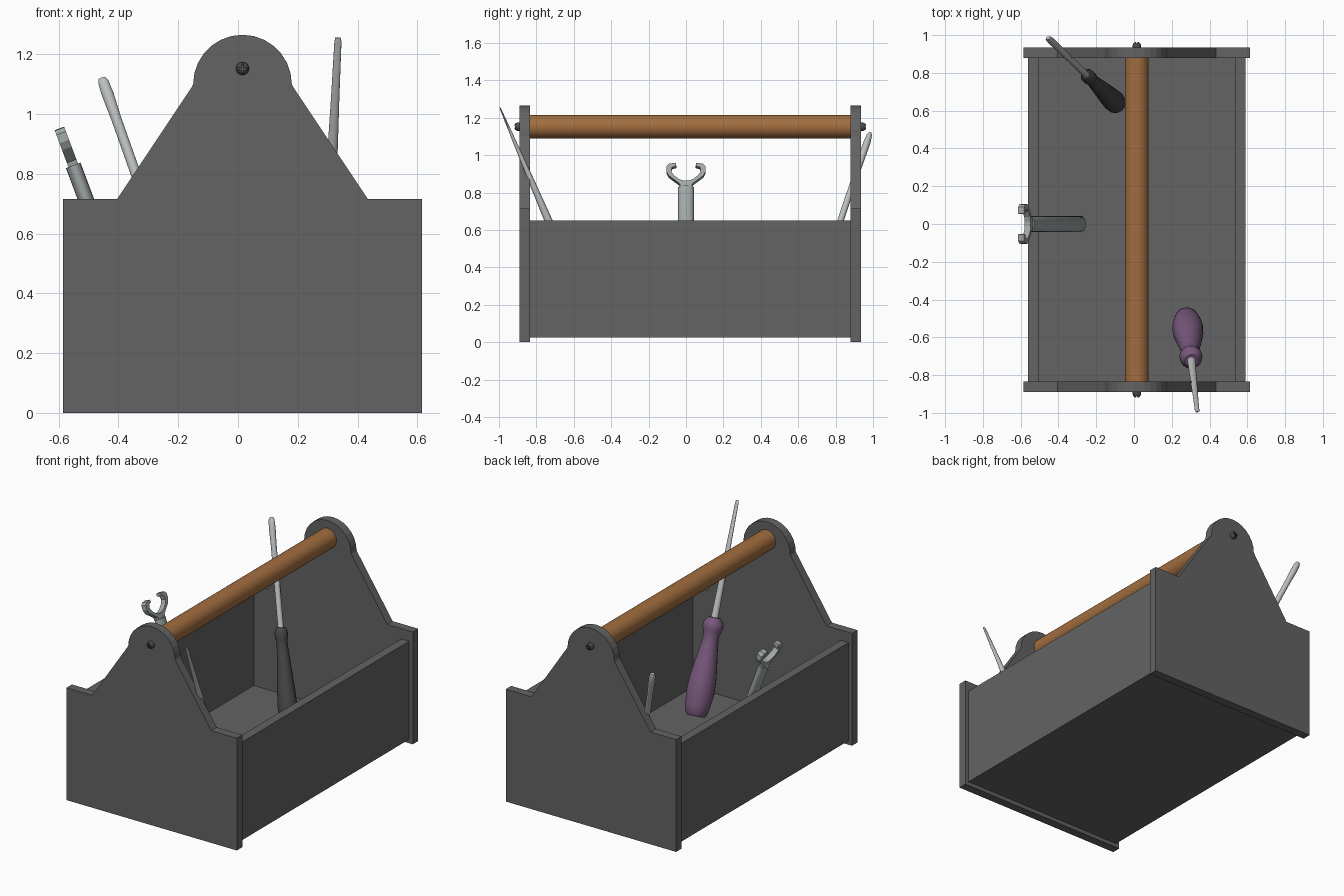
import bpy, bmesh, math
from mathutils import Vector

if "Cube" in bpy.data.objects:
    bpy.data.objects.remove(bpy.data.objects["Cube"])

CX = 0.015            # middle of the box in x
Y0, Y1 = -0.835, 0.88  # inner faces of the end panels


def material(name, rgb):
    m = bpy.data.materials.new(name)
    m.diffuse_color = (*rgb, 1)
    m.use_nodes = True
    m.node_tree.nodes["Principled BSDF"].inputs["Base Color"].default_value = m.diffuse_color
    return m


GREY = material("grey paint", (0.125, 0.125, 0.125))
WOOD = material("brown wood", (0.36, 0.155, 0.05))
PURPLE = material("purple plastic", (0.185, 0.098, 0.2))
BLACK = material("black rubber", (0.06, 0.06, 0.06))
STEEL = material("light steel", (0.5, 0.52, 0.52))
WRENCH = material("wrench steel", (0.36, 0.39, 0.39))
SCREW = material("dark screw", (0.07, 0.07, 0.07))


def finish(name, bm, mat, smooth=False):
    bmesh.ops.recalc_face_normals(bm, faces=bm.faces)
    me = bpy.data.meshes.new(name)
    bm.to_mesh(me)
    bm.free()
    ob = bpy.data.objects.new(name, me)
    bpy.context.collection.objects.link(ob)
    if mat:
        me.materials.append(mat)
    if smooth:
        bpy.ops.object.select_all(action='DESELECT')
        ob.select_set(True)
        bpy.context.view_layer.objects.active = ob
        bpy.ops.object.shade_smooth_by_angle(angle=math.radians(40))
    return ob


def box(name, lo, hi, mat):
    bm = bmesh.new()
    bmesh.ops.create_cube(bm, size=1)
    for v in bm.verts:
        v.co = [(a + b) / 2 + c * (b - a) for a, b, c in zip(lo, hi, v.co)]
    return finish(name, bm, mat)


def prism(name, points, place, depth, mat):
    """Extrude a flat outline; place(a, b, d) maps it into space."""
    bm = bmesh.new()
    rings = [[bm.verts.new(place(a, b, d)) for a, b in points] for d in depth]
    for r in rings:
        bm.faces.new(r)
    n = len(points)
    for i in range(n):
        j = (i + 1) % n
        bm.faces.new((rings[0][i], rings[0][j], rings[1][j], rings[1][i]))
    return finish(name, bm, mat)


def axes(base, tip):
    d = (Vector(tip) - Vector(base)).normalized()
    u = Vector((1, 0, 0))
    u = (u - u.dot(d) * d).normalized()
    return Vector(base), d, u, d.cross(u)


def loft(name, frame, rings, mat, sides=20):
    """Elliptical rings (distance, radius u, radius v) along an axis."""
    o, d, u, w = frame
    bm = bmesh.new()
    loops = []
    for s, ru, rv in rings:
        loops.append([bm.verts.new(o + d * s + u * ru * math.cos(k * math.tau / sides)
                                   + w * rv * math.sin(k * math.tau / sides))
                      for k in range(sides)])
    for a, b in zip(loops, loops[1:]):
        for i in range(sides):
            j = (i + 1) % sides
            bm.faces.new((a[i], a[j], b[j], b[i]))
    bm.faces.new(loops[0])
    bm.faces.new(loops[-1])
    return finish(name, bm, mat, True)


# End panels: wide base, sloped shoulders, rounded top
half = [(0.60, 0), (0.60, 0.715), (0.42, 0.715), (0.17, 1.09)]
arc = [(0.165 * math.cos(k * math.pi / 14), 1.10 + 0.165 * math.sin(k * math.pi / 14))
       for k in range(15)]
outline = [(CX + x, z) for x, z in half + arc + [(-x, z) for x, z in reversed(half)]]
for name, ya, yb in (("front_end_panel", Y0 - 0.055, Y0), ("back_end_panel", Y1, Y1 + 0.055)):
    prism(name, outline, lambda a, b, d: (a, d, b), (ya, yb), GREY)

# Side panels and floor
for name, xa, xb in (("left_side_panel", -0.575, -0.52), ("right_side_panel", 0.52, 0.575)):
    box(name, (CX + xa, Y0, 0.025), (CX + xb, Y1, 0.65), GREY)
box("floor_panel", (CX - 0.52, Y0, 0.025), (CX + 0.52, Y1, 0.075), GREY)

# Carrying handle
loft("carrying_handle", axes((CX, Y0, 1.152), (CX, Y1, 1.152)),
     [(0, 0.063, 0.063), (Y1 - Y0, 0.063, 0.063)], WOOD, 32)

# Domed cross-head screws at the handle ends
for name, y, s in (("front_screw", Y0 - 0.055, -1), ("back_screw", Y1 + 0.055, 1)):
    screw = loft(name, axes((CX, y, 1.152), (CX, y + s, 1.152)),
                 [(-0.01, 0.022, 0.022), (0.012, 0.022, 0.022), (0.022, 0.018, 0.018),
                  (0.028, 0.010, 0.010)], SCREW, 16)
    for k, (hx, hz) in enumerate(((0.004, 0.015), (0.015, 0.004))):
        ys = sorted((y + s * 0.012, y + s * 0.04))
        cut = box(f"{name}_slot_cutter_{k}", (CX - hx, ys[0], 1.152 - hz),
                  (CX + hx, ys[1], 1.152 + hz), None)
        cut.hide_render = True
        cut.hide_viewport = True
        mod = screw.modifiers.new("slot", 'BOOLEAN')
        mod.operation = 'DIFFERENCE'
        mod.object = cut

# Black screwdriver leaning into the back left corner
base, tip = (-0.09, 0.635, 0.085), (-0.455, 0.985, 1.12)
f = axes(base, tip)
L = (Vector(tip) - Vector(base)).length
loft("black_screwdriver_handle", f,
     [(s, r, r) for s, r in ((0, 0.04), (0.012, 0.054), (0.05, 0.058), (0.14, 0.053), (0.28, 0.042),
                             (0.40, 0.033), (0.44, 0.032), (0.455, 0.038), (0.49, 0.038),
                             (0.515, 0.025))], BLACK)
loft("black_screwdriver_shaft", f,
     [(0.50, 0.017, 0.017), (L - 0.15, 0.017, 0.017), (L - 0.06, 0.02, 0.019),
      (L - 0.015, 0.018, 0.014), (L, 0.012, 0.008)], STEEL)

# Purple screwdriver leaning over the front panel
base, tip = (0.278, -0.495, 0.09), (0.335, -0.995, 1.255)
f = axes(base, tip)
L = (Vector(tip) - Vector(base)).length
loft("purple_screwdriver_handle", f,
     [(s, r, r) for s, r in ((0, 0.052), (0.012, 0.063), (0.06, 0.073), (0.14, 0.082), (0.22, 0.079),
                             (0.32, 0.065), (0.42, 0.050), (0.47, 0.046), (0.50, 0.053),
                             (0.525, 0.061), (0.55, 0.058), (0.58, 0.036))], PURPLE)
loft("purple_screwdriver_shaft", f,
     [(0.56, 0.022, 0.022), (0.80, 0.018, 0.017), (1.05, 0.014, 0.010),
      (L - 0.02, 0.012, 0.004), (L, 0.010, 0.002)], STEEL)

# Open-ended wrench leaning on the left side panel
base, tip = (-0.275, 0, 0.09), (-0.597, 0, 0.95)
f = axes(base, tip)
L = (Vector(tip) - Vector(base)).length
loft("wrench_handle", f, [(0, 0.02, 0.034), (0.012, 0.026, 0.042),
                          (L - 0.13, 0.026, 0.042)], WRENCH)
jaw = [(0.030, -0.14), (0.034, -0.115), (0.060, -0.095), (0.092, -0.070), (0.105, -0.045),
       (0.104, -0.015), (0.090, 0.0), (0.055, 0.002), (0.052, -0.014), (0.075, -0.022),
       (0.079, -0.045), (0.064, -0.068), (0.036, -0.090), (0.012, -0.098)]
o, d, u, w = f
prism("wrench_jaw", jaw + [(-a, b) for a, b in reversed(jaw)],
      lambda a, b, t: o + d * (L + b) + w * a + u * t, (-0.017, 0.017), WRENCH)
